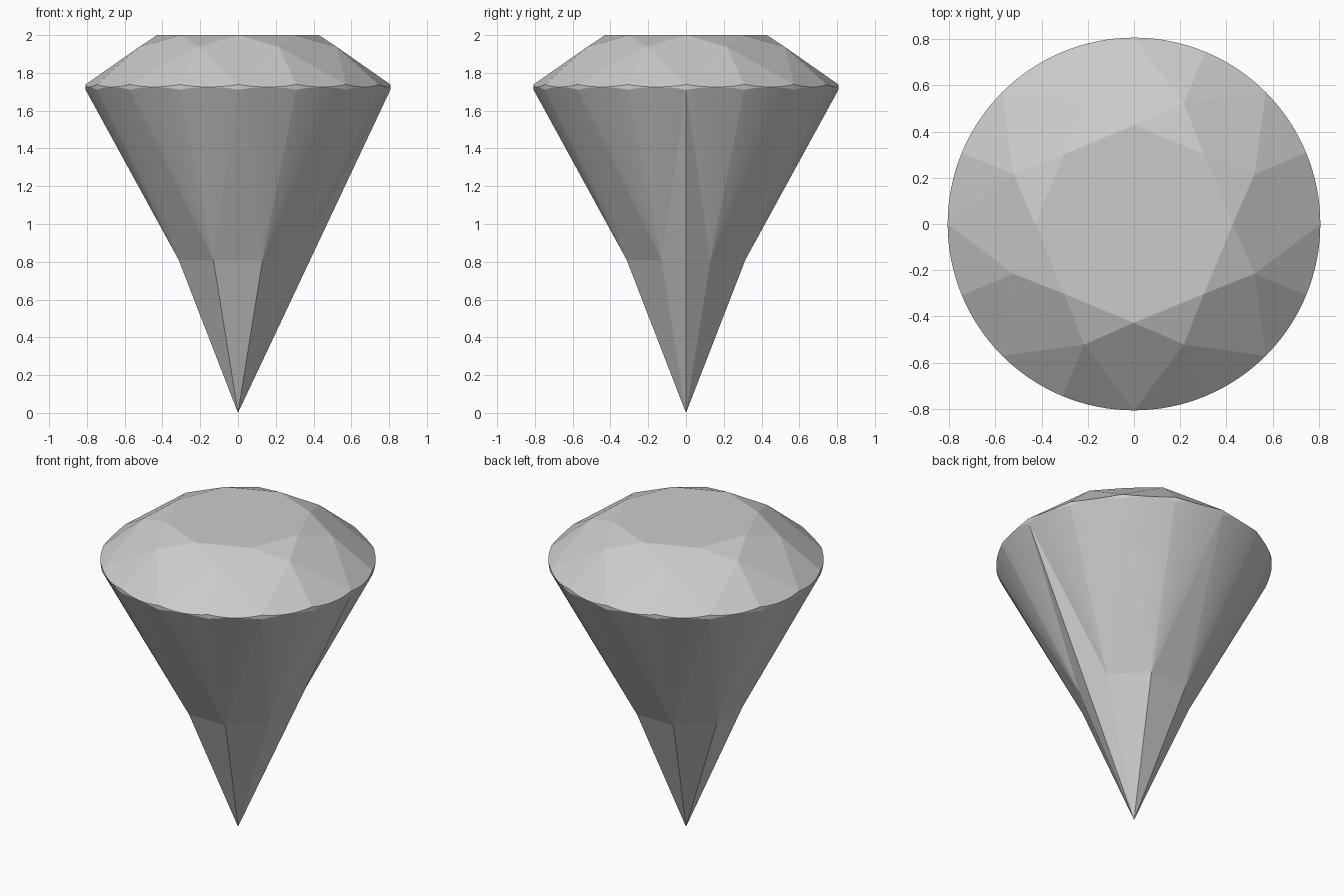
import bpy, bmesh
from math import sin, cos, pi

if "Cube" in bpy.data.objects:
    bpy.data.objects.remove(bpy.data.objects["Cube"])

R = 0.807              # girdle radius
SIDES, ARC = 16, 8     # girdle facets, and arc steps along each facet
TOP, LOW = 1.7385, 1.711       # girdle edge heights at facet corners
TOP_MID, LOW_MID = 1.7255, 1.7245  # scalloped heights at facet middles

bm = bmesh.new()


def vert(r, step, z):
    """Point at radius r, angle in 1/16 turns, height z."""
    a = step * 2 * pi / SIDES
    return bm.verts.new((r * cos(a), r * sin(a), z))


def scallop(corner, middle):
    """Wavy girdle edge touching `corner` at facet ends and `middle` between."""
    ring = []
    for i in range(SIDES * ARC):
        t = (i % ARC) / ARC
        ring.append(vert(R, i / ARC, corner + (middle - corner) * 4 * t * (1 - t)))
    return ring


def arc(ring, j):
    return [ring[(j * ARC + i) % len(ring)] for i in range(ARC + 1)]


table = [vert(0.428, 2 * k, 2.0) for k in range(8)]
stars = [vert(0.565, 2 * k + 1, 1.938) for k in range(8)]
upper = scallop(TOP, TOP_MID)
lower = scallop(LOW, LOW_MID)
belly = [vert(0.34, 2 * k + 1, 0.81) for k in range(8)]
tip = bm.verts.new((0, 0, 0))

# Flat table
bm.faces.new(table)

for k in range(8):
    g = 2 * k * ARC
    # Crown: star triangle and kite
    bm.faces.new((table[k], stars[k], table[(k + 1) % 8]))
    bm.faces.new((table[k], stars[k - 1], upper[g], stars[k]))
    # Pavilion main facet; the one facing +x folds along its ridge
    if k == 0:
        bm.faces.new((tip, belly[k], lower[g]))
        bm.faces.new((tip, lower[g], belly[k - 1]))
    else:
        bm.faces.new((tip, belly[k], belly[k - 1]))
        bm.faces.new((belly[k - 1], belly[k], lower[g]))
    # Upper and lower girdle facets
    for j in (2 * k, 2 * k + 1):
        up, lo = arc(upper, j), arc(lower, j)
        for i in range(ARC):
            bm.faces.new((stars[k], up[i], up[i + 1]))
            bm.faces.new((belly[k], lo[i + 1], lo[i]))

# Girdle band
n = len(upper)
for i in range(n):
    bm.faces.new((lower[i], lower[(i + 1) % n], upper[(i + 1) % n], upper[i]))

bmesh.ops.recalc_face_normals(bm, faces=bm.faces)
mesh = bpy.data.meshes.new("cut_gem")
bm.to_mesh(mesh)
bm.free()
bpy.context.collection.objects.link(bpy.data.objects.new("cut_gem", mesh))
